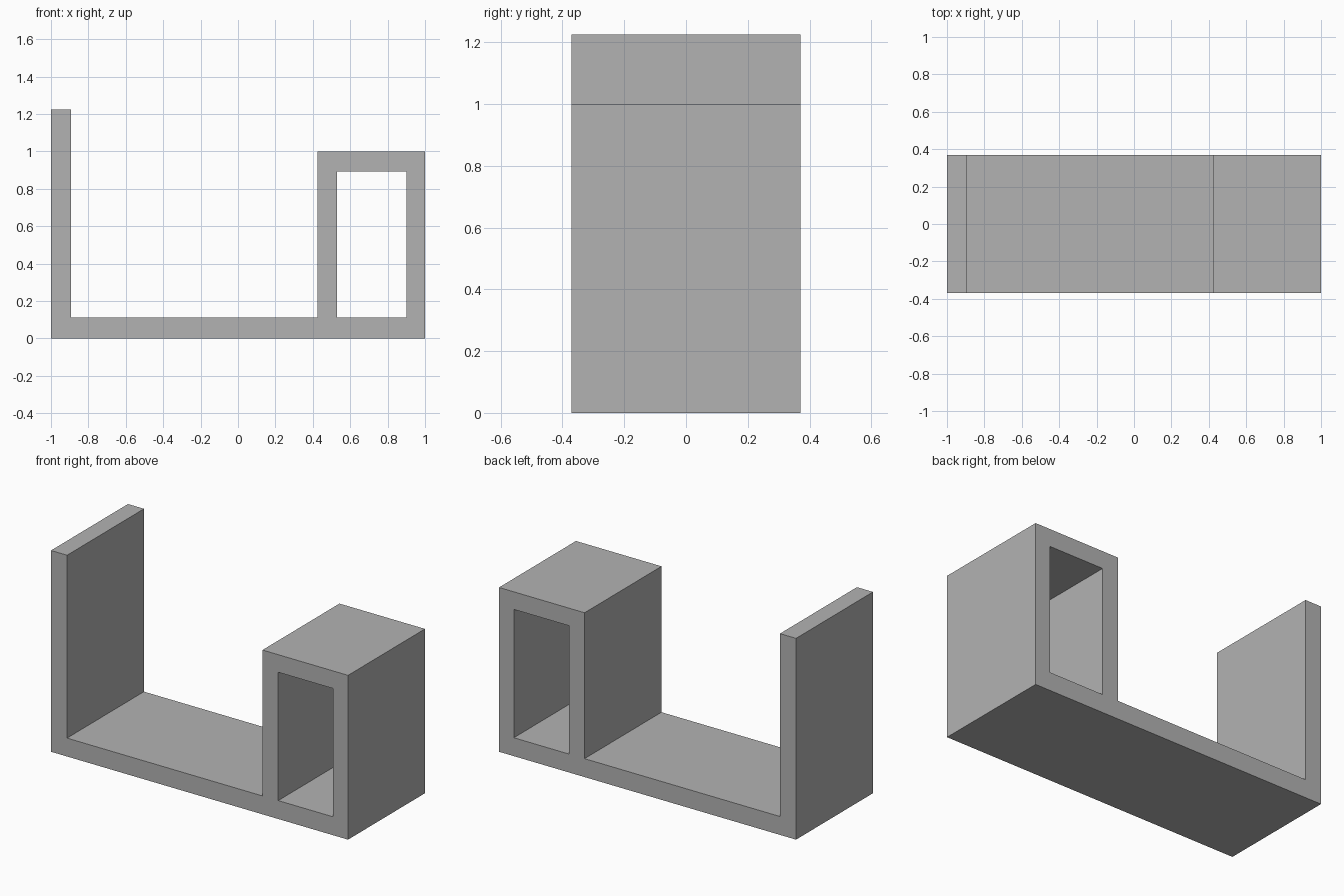
import bpy
import bmesh

cube = bpy.data.objects.get("Cube")
if cube:
    bpy.data.objects.remove(cube, do_unlink=True)

HALF_DEPTH = 0.37
WALL_HEIGHT = 1.225
BOX_HEIGHT = 1.0
FLOOR = 0.112

# Side profile: tall end wall, floor and box, with the box opening as a hole
outline = [(-1, 0), (1, 0), (1, BOX_HEIGHT), (0.424, BOX_HEIGHT),
           (0.424, FLOOR), (-0.892, FLOOR), (-0.892, WALL_HEIGHT), (-1, WALL_HEIGHT)]
opening = [(0.53, FLOOR), (0.9, FLOOR), (0.9, 0.893), (0.53, 0.893)]


def add_loop(bm, points):
    verts = [bm.verts.new((x, -HALF_DEPTH, z)) for x, z in points]
    return [bm.edges.new((v, verts[i - 1])) for i, v in enumerate(verts)]


# Fill the profile and extrude it through the depth
bm = bmesh.new()
edges = add_loop(bm, outline) + add_loop(bm, opening)
bmesh.ops.triangle_fill(bm, edges=edges, use_beauty=True, normal=(0, -1, 0))
result = bmesh.ops.extrude_face_region(bm, geom=bm.faces[:], use_keep_orig=True)
moved = [g for g in result["geom"] if isinstance(g, bmesh.types.BMVert)]
bmesh.ops.translate(bm, verts=moved, vec=(0, 2 * HALF_DEPTH, 0))
bmesh.ops.recalc_face_normals(bm, faces=bm.faces[:])

mesh = bpy.data.meshes.new("holder_body")
bm.to_mesh(mesh)
bm.free()

# Plain grey finish
grey = bpy.data.materials.new("plain_grey")
grey.use_nodes = True
color = (0.45, 0.45, 0.45, 1)
grey.diffuse_color = color
grey.node_tree.nodes["Principled BSDF"].inputs["Base Color"].default_value = color
mesh.materials.append(grey)

body = bpy.data.objects.new("holder_body", mesh)
bpy.context.collection.objects.link(body)
